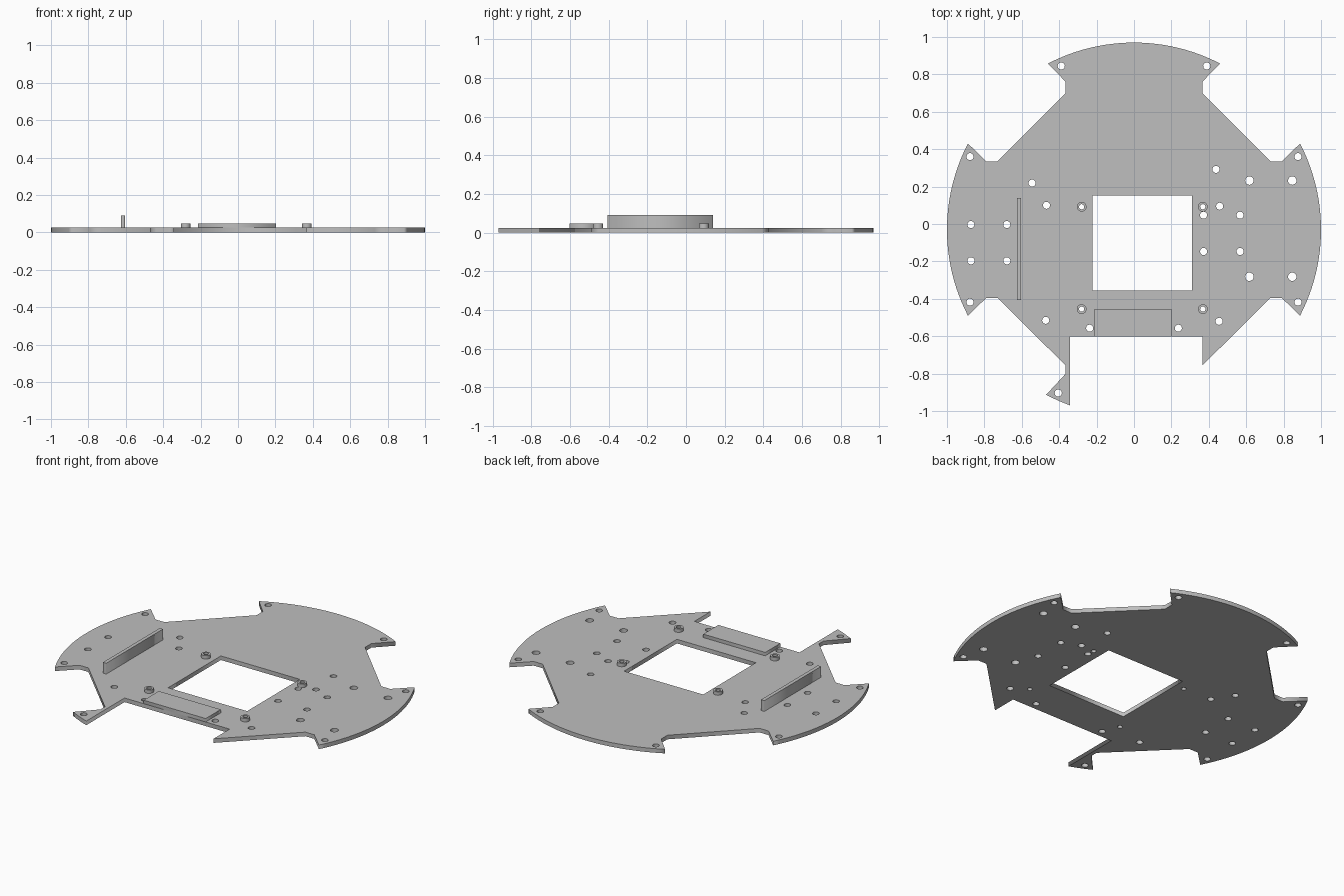
import bpy, math

if "Cube" in bpy.data.objects:
    bpy.data.objects.remove(bpy.data.objects["Cube"])

grey = bpy.data.materials.new("plain grey")
grey.diffuse_color = (0.52, 0.52, 0.52, 1)
grey.use_nodes = True
grey.node_tree.nodes["Principled BSDF"].inputs["Base Color"].default_value = grey.diffuse_color
CY = -0.03      # centre of the round rim
T = 0.025       # plate thickness


def circle(x, y, r, n=20):
    return [(x + r * math.cos(2 * math.pi * i / n),
             y + r * math.sin(2 * math.pi * i / n)) for i in range(n)]


def rim(a, b, n=24):
    """Points on the unit rim from angle a to b (degrees)."""
    return [(math.cos(math.radians(a + (b - a) * i / n)),
             CY + math.sin(math.radians(a + (b - a) * i / n))) for i in range(n + 1)]


def rect(x0, x1, y0, y1):
    return [(x0, y0), (x1, y0), (x1, y1), (x0, y1)]


def slab(name, loops, z0, z1):
    """Extrude an outline (first loop) with holes (other loops)."""
    cu = bpy.data.curves.new(name, 'CURVE')
    cu.dimensions = '2D'
    cu.fill_mode = 'BOTH'
    cu.extrude = (z1 - z0) / 2
    for pts in loops:
        s = cu.splines.new('POLY')
        s.points.add(len(pts) - 1)
        for p, (x, y) in zip(s.points, pts):
            p.co = (x, y, 0, 1)
        s.use_cyclic_u = True
    tmp = bpy.data.objects.new(name + "_profile", cu)
    bpy.context.collection.objects.link(tmp)
    bpy.context.view_layer.update()
    me = bpy.data.meshes.new_from_object(
        tmp.evaluated_get(bpy.context.evaluated_depsgraph_get()))
    bpy.data.objects.remove(tmp)
    for v in me.vertices:
        v.co.z += (z0 + z1) / 2
    me.materials.clear()
    me.materials.append(grey)
    ob = bpy.data.objects.new(name, me)
    bpy.context.collection.objects.link(ob)
    return ob


# Plate outline: round rim with diagonal notches and a front bay
notch = [(0.73, -0.395), (0.79, -0.395)]
back = [(0.79, 0.335), (0.73, 0.335), (0.365, 0.70), (0.365, 0.76)]
flip = lambda pts: [(-x, y) for x, y in reversed(pts)]
outline = ([(0.365, -0.757)] + notch + rim(-27.4, 27.4) + back
           + rim(62.6, 117.4) + flip(back) + rim(152.6, 207.4) + flip(notch)
           + [(-0.365, -0.757), (-0.365, -0.80)] + rim(242, 250, 4)
           + [(-0.342, -0.602), (0.365, -0.602)])

# Drilled holes: mirrored pairs first, then single ones
posts = [(x, y) for x in (-0.28, 0.368) for y in (0.092, -0.455)]
holes = [(s * x, y) for s in (-1, 1) for x, y in
         [(0.389, 0.845), (0.877, 0.36), (0.877, -0.418), (0.237, -0.557)]]
holes += [(x, y) for x in (-0.872, -0.68) for y in (-0.003, -0.197)]
holes += [(x, y) for x in (0.372, 0.567) for y in (0.047, -0.147)]
holes += [(-0.545, 0.219), (-0.468, 0.1), (-0.472, -0.515), (0.455, -0.52),
          (-0.405, -0.904), (0.438, 0.292), (0.458, 0.095)]
big_holes = [(x, y) for x in (0.617, 0.846) for y in (0.232, -0.282)]

slab("base_plate", [outline, rect(-0.222, 0.31, -0.355, 0.152)]
     + [circle(x, y, 0.019) for x, y in holes]
     + [circle(x, y, 0.0225) for x, y in big_holes]
     + [circle(x, y, 0.014) for x, y in posts], 0, T)

# Hollow standoffs around the centre window
for i, (x, y) in enumerate(posts):
    slab(f"standoff_{i + 1}", [circle(x, y, 0.026), circle(x, y, 0.014)], T, 0.046)

# Low block at the front bay and upright side wall
slab("front_block", [rect(-0.213, 0.204, -0.602, -0.457)], T, 0.046)
slab("side_wall", [rect(-0.625, -0.603, -0.405, 0.14)], T, 0.091)
